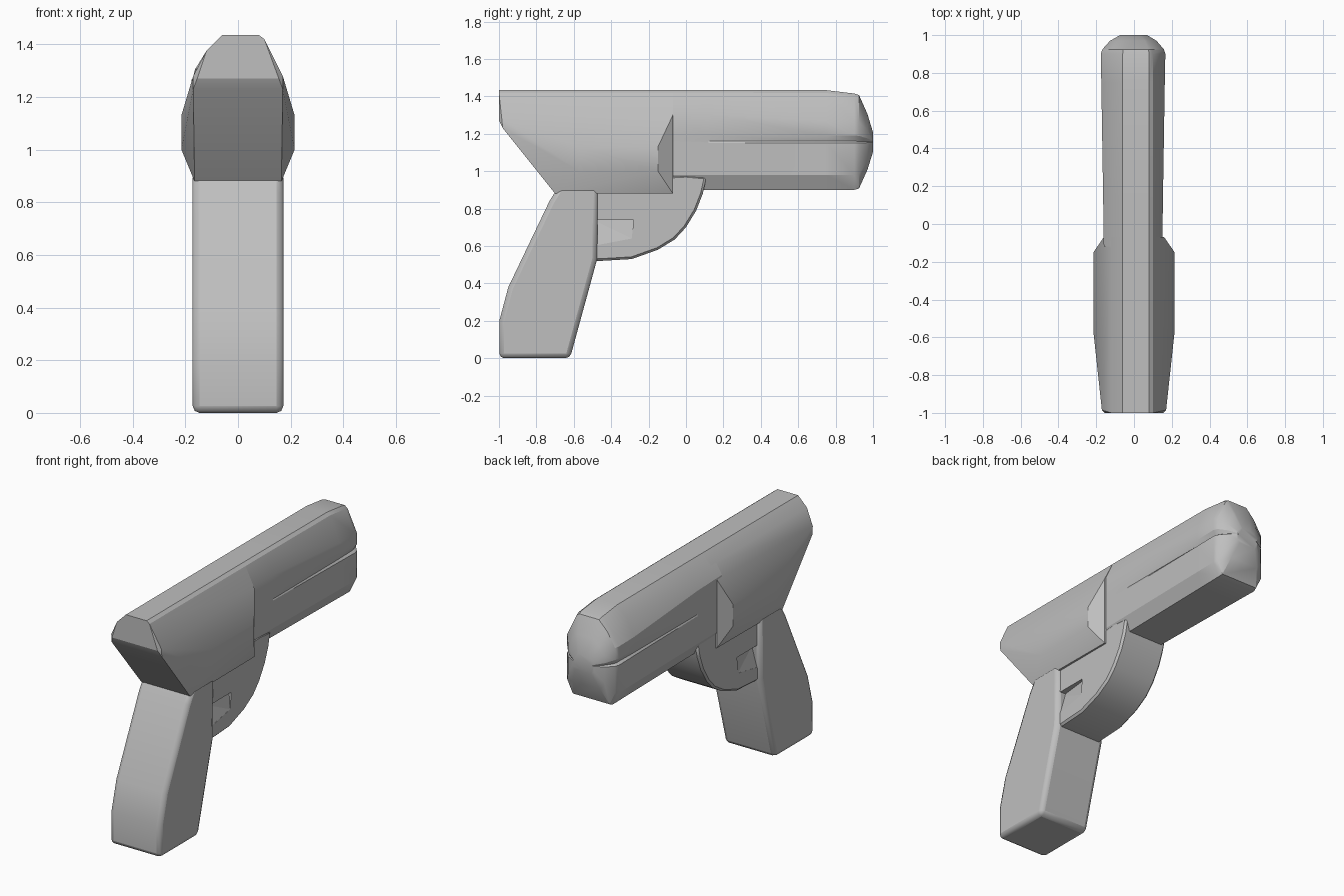
import bpy
import bmesh

if "Cube" in bpy.data.objects:
    bpy.data.objects.remove(bpy.data.objects["Cube"])

grey = bpy.data.materials.new("plain grey")
grey.use_nodes = True
grey.diffuse_color = (0.52, 0.52, 0.52, 1)
grey.node_tree.nodes["Principled BSDF"].inputs["Base Color"].default_value = (0.52, 0.52, 0.52, 1)


def add_object(name, bm):
    bmesh.ops.recalc_face_normals(bm, faces=bm.faces)
    mesh = bpy.data.meshes.new(name)
    bm.to_mesh(mesh)
    bm.free()
    mesh.materials.append(grey)
    obj = bpy.data.objects.new(name, mesh)
    bpy.context.collection.objects.link(obj)
    return obj


def hull(name, points):
    bm = bmesh.new()
    for p in points:
        bm.verts.new(p)
    bmesh.ops.convex_hull(bm, input=bm.verts)
    bmesh.ops.dissolve_limit(bm, angle_limit=0.01, verts=bm.verts, edges=bm.edges)
    return add_object(name, bm)


def slab(name, profile, half):
    """Extrude a side (y, z) outline across x."""
    bm = bmesh.new()
    face = bm.faces.new([bm.verts.new((-half, y, z)) for y, z in profile])
    ext = bmesh.ops.extrude_face_region(bm, geom=[face])
    verts = [v for v in ext["geom"] if isinstance(v, bmesh.types.BMVert)]
    bmesh.ops.translate(bm, verts=verts, vec=(2 * half, 0, 0))
    return add_object(name, bm)


def loft(name, rings):
    bm = bmesh.new()
    loops = [[bm.verts.new(p) for p in ring] for ring in rings]
    n = len(loops[0])
    for a, b in zip(loops, loops[1:]):
        for i in range(n):
            j = (i + 1) % n
            bm.faces.new((a[i], a[j], b[j], b[i]))
    bm.faces.new(loops[0])
    bm.faces.new(loops[-1])
    return add_object(name, bm)


def bevel(obj, width, segments=2, angle=0.6):
    mod = obj.modifiers.new("soft edges", "BEVEL")
    mod.width = width
    mod.segments = segments
    mod.limit_method = "ANGLE"
    mod.angle_limit = angle


def smooth(obj, degrees=0.45):
    bpy.ops.object.select_all(action="DESELECT")
    obj.select_set(True)
    bpy.context.view_layer.objects.active = obj
    bpy.ops.object.shade_smooth_by_angle(angle=degrees)


# Rear housing: swollen sides, sloped underside, narrow top
points = []
for s in (-1, 1):
    for y, z in ((-0.57, 1.0), (-0.57, 1.13), (-0.15, 1.0), (-0.15, 1.13)):
        points.append((s * 0.215, y, z))
    for x, y, z in ((0.165, -0.7, 0.88), (0.16, -0.07, 0.88), (0.16, -0.07, 1.3),
                    (0.17, -0.98, 1.23), (0.17, -0.985, 1.28), (0.155, -1, 1.27)):
        points.append((s * x, y, z))
for y in (-1, -0.07):
    points += [(-0.06, y, 1.435), (0.08, y, 1.435), (0.1, y, 1.42), (-0.12, y, 1.375)]
rear_housing = hull("rear_housing", points)


# Front barrel: lofted with a side groove and a blunt nose
def barrel_ring(y, side, groove, top, shoulder):
    r, l = side, side + 0.01
    return [(x, y, z) for x, z in (
        (-0.06, top), (0.08, top), (0.1, top - 0.015),
        (r, shoulder), (r, 1.19), (r - groove, 1.16), (r, 1.15), (r, 0.98),
        (r - 0.04, 0.9), (0.04 - l, 0.9),
        (-l, 0.98), (-l, 1.15), (groove - l, 1.16), (-l, 1.19), (-l, shoulder),
        (-0.12, top - 0.06))]


def shrink(ring, y, sx, sz):
    return [(x * sx, y, 1.155 + (z - 1.155) * sz) for x, _, z in ring]


nose = barrel_ring(0.9, 0.166, 0.018, 1.415, 1.265)
barrel = loft("barrel", [
    barrel_ring(-0.12, 0.15, 0, 1.435, 1.31),
    barrel_ring(0.12, 0.153, 0, 1.435, 1.305),
    barrel_ring(0.75, 0.163, 0.012, 1.433, 1.265),
    nose,
    shrink(nose, 0.925, 0.95, 0.97),
    shrink(nose, 0.97, 0.72, 0.58),
    shrink(nose, 1.0, 0.42, 0.2)])

# Raked grip
grip = slab("grip", [(-0.73, 0.84), (-0.95, 0.38), (-0.998, 0.2), (-0.998, 0), (-0.62, 0),
                     (-0.475, 0.53), (-0.47, 0.92), (-0.68, 0.92)], 0.172)
bevel(grip, 0.026)

# Filled trigger guard with a rounded lower edge
guard = slab("trigger_guard", [
    (-0.55, 0.95), (-0.55, 0.52), (-0.46, 0.52), (-0.29, 0.53), (-0.15, 0.58), (-0.06, 0.635),
    (0.0, 0.7), (0.055, 0.79), (0.09, 0.88), (0.11, 0.97), (0.0, 0.98)], 0.15)
bevel(guard, 0.012, 1, 0.8)

# Shallow sloped pockets in both sides of the guard
for s, label in ((1, "left"), (-1, "right")):
    cutter = hull(label + "_pocket_cutter", [
        (s * x, y, z) for x, y, z in (
            (0.11, -0.5, 0.74), (0.135, -0.28, 0.74), (0.149, -0.29, 0.64), (0.149, -0.5, 0.6),
            (0.2, -0.5, 0.74), (0.2, -0.28, 0.74), (0.2, -0.29, 0.64), (0.2, -0.5, 0.6))])
    cutter.hide_render = True
    cutter.hide_set(True)
    cut = guard.modifiers.new(label + " pocket", "BOOLEAN")
    cut.operation = "DIFFERENCE"
    cut.object = cutter

for part in (rear_housing, barrel, grip, guard):
    smooth(part)
